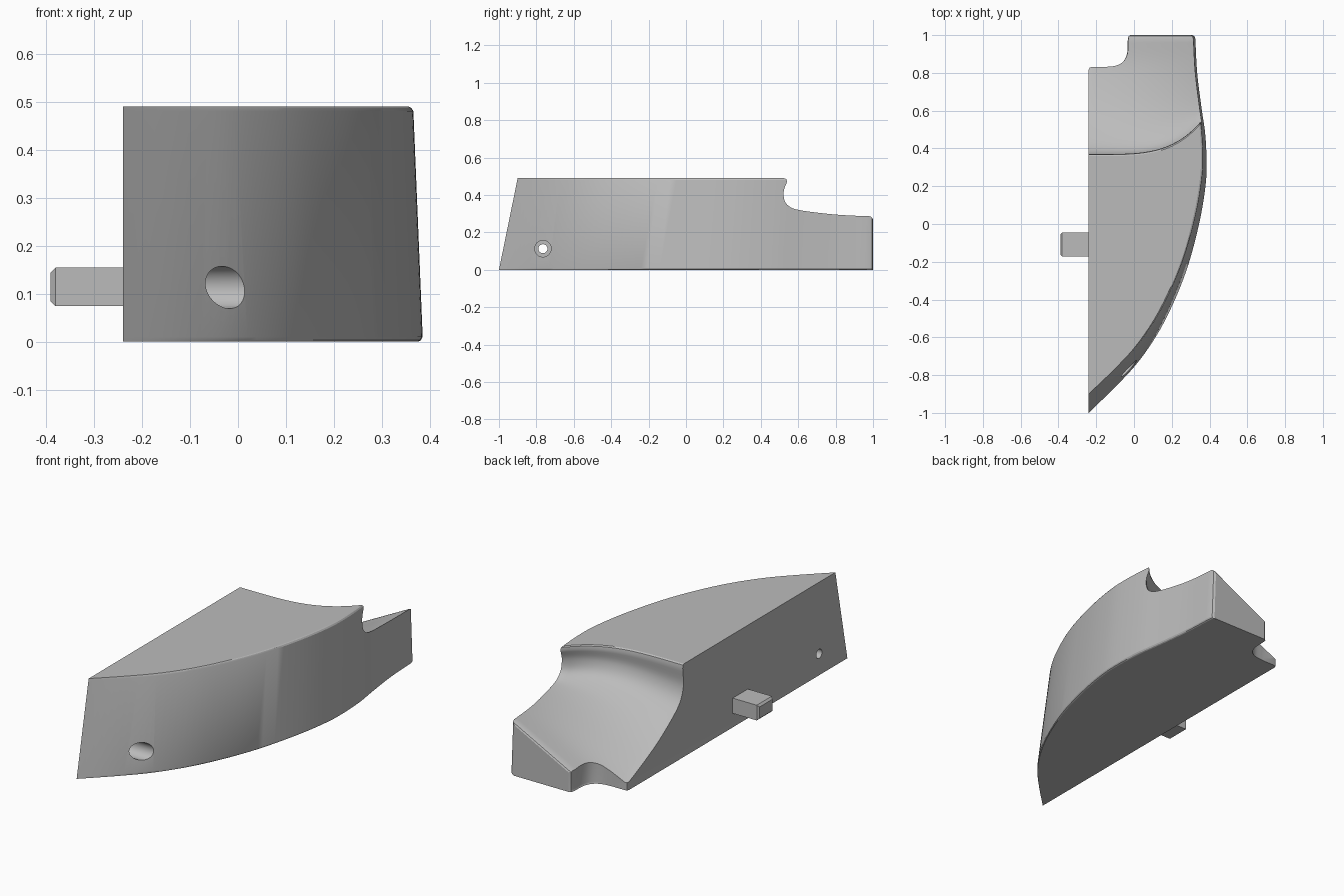
import bpy, bmesh, math
from mathutils import Vector

cube = bpy.data.objects.get("Cube")
if cube:
    bpy.data.objects.remove(cube, do_unlink=True)

grey = bpy.data.materials.new("plain_grey")
grey.use_nodes = True
colour = (0.5, 0.5, 0.5, 1)
grey.diffuse_color = colour
grey.node_tree.nodes["Principled BSDF"].inputs["Base Color"].default_value = colour


def spline(points, steps):
    """Smooth curve through 2D points."""
    p = [Vector(q) for q in points]
    p = [2 * p[0] - p[1]] + p + [2 * p[-1] - p[-2]]
    out = []
    for a, b, c, d in zip(p, p[1:], p[2:], p[3:]):
        for i in range(steps):
            t = i / steps
            out.append(0.5 * (2 * b + (c - a) * t + (2 * a - 5 * b + 4 * c - d) * t ** 2
                              + (3 * b - a - 3 * c + d) * t ** 3))
    return [tuple(q) for q in out] + [tuple(points[-1])]


def finish(name, bm):
    bmesh.ops.recalc_face_normals(bm, faces=bm.faces)
    mesh = bpy.data.meshes.new(name)
    bm.to_mesh(mesh)
    bm.free()
    mesh.materials.append(grey)
    obj = bpy.data.objects.new(name, mesh)
    bpy.context.collection.objects.link(obj)
    return obj


def loft(name, rings):
    """Closed solid through rings with equal point counts."""
    bm = bmesh.new()
    loops = [[bm.verts.new(co) for co in ring] for ring in rings]
    n = len(loops[0])
    for a, b in zip(loops, loops[1:]):
        for i in range(n):
            j = (i + 1) % n
            bm.faces.new((a[i], a[j], b[j], b[i]))
    bm.faces.new(loops[0])
    bm.faces.new(loops[-1])
    return finish(name, bm)


def rod(name, x0, x1, y, z, r, sides=40):
    """Cylinder along x."""
    rings = [[(x, y + r * math.cos(2 * math.pi * i / sides), z + r * math.sin(2 * math.pi * i / sides))
              for i in range(sides)] for x in (x0, x1)]
    return loft(name, rings)


def cut(obj, cutter):
    mod = obj.modifiers.new("cut", 'BOOLEAN')
    mod.operation = 'DIFFERENCE'
    mod.solver = 'EXACT'
    mod.object = cutter
    bpy.context.view_layer.objects.active = obj
    bpy.ops.object.modifier_apply(modifier=mod.name)
    bpy.data.objects.remove(cutter, do_unlink=True)


# Plan outline: bowed outer side, rear end, corner notch, flat inner side
outer = spline([(-.24, -1), (-.1, -.865), (.02, -.735), (.13, -.575), (.22, -.395), (.29, -.21),
                (.345, 0), (.375, .17), (.385, .3), (.378, .47), (.357, .62), (.335, .8), (.325, .98)], 6)
notch = spline([(-.03, .97), (-.032, .91), (-.05, .865), (-.09, .838), (-.15, .83)], 5)
outline = (outer + [(.321, .994), (.31, 1), (-.015, 1), (-.026, .994)] + notch
           + [(-.225, .83), (-.236, .826), (-.24, .815)])

# Body: drafted towards the top, softened top and bottom rims
H = .49
rings = []
for z, inset in ((0, .01), (.003, .004), (.01, 0), (.48, 0), (.487, .004), (H, .01)):
    k = z / H
    rings.append([(x - (.02 * k + inset) * (x + .24) / .62, y + .05 * k * (1 - y), z)
                  for x, y in outline])
body = loft("body", rings)

# Rear scoop: sections blend from a deep inner profile to a shallow outer one
inner_side = spline([(.37, .47), (.365, .37), (.4, .29), (.49, .215),
                     (.6, .145), (.73, .08), (.86, .025), (.985, 0)], 5)
outer_side = spline([(.55, .47), (.53, .42), (.535, .365), (.57, .333),
                     (.63, .32), (.75, .312), (.87, .31), (.985, .31)], 5)
sections = []
for i in range(31):
    x = -.3 + .025 * i
    t = min(1, max(0, (x + .24) / .6))
    curve = [(a[0] + (b[0] - a[0]) * t ** 4, a[1] + (b[1] - a[1]) * t)
             for a, b in zip(inner_side, outer_side)]
    rim, end = curve[0][0], curve[-1][1]
    pts = ([(rim - .012, .7), (rim - .012, H + .001), (rim - .003, .485)] + curve
           + [(.996, end - .005), (1.001, end - .015), (1.1, end - .015), (1.1, .7)])
    sections.append([(x, y, z) for y, z in pts])
cut(body, loft("scoop_cutter", sections))

# Screw hole with a wide counterbore from the bowed side
cut(body, rod("bore_cutter", -.14, .2, -.765, .113, .044))
cut(body, rod("hole_cutter", -.3, .2, -.765, .113, .024))

# Locating peg with chamfered tip
peg_rings = []
for x, c in ((-.23, 0), (-.38, 0), (-.39, .01)):
    y0, y1, z0, z1 = -.172 + c, -.046 - c, .074 + c, .154 - c
    peg_rings.append([(x, y0, z0), (x, y1, z0), (x, y1, z1), (x, y0, z1)])
loft("locating_peg", peg_rings)

# Smooth shading on the curved body only
bpy.ops.object.select_all(action='DESELECT')
body.select_set(True)
bpy.context.view_layer.objects.active = body
bpy.ops.object.shade_smooth_by_angle(angle=math.radians(25))
